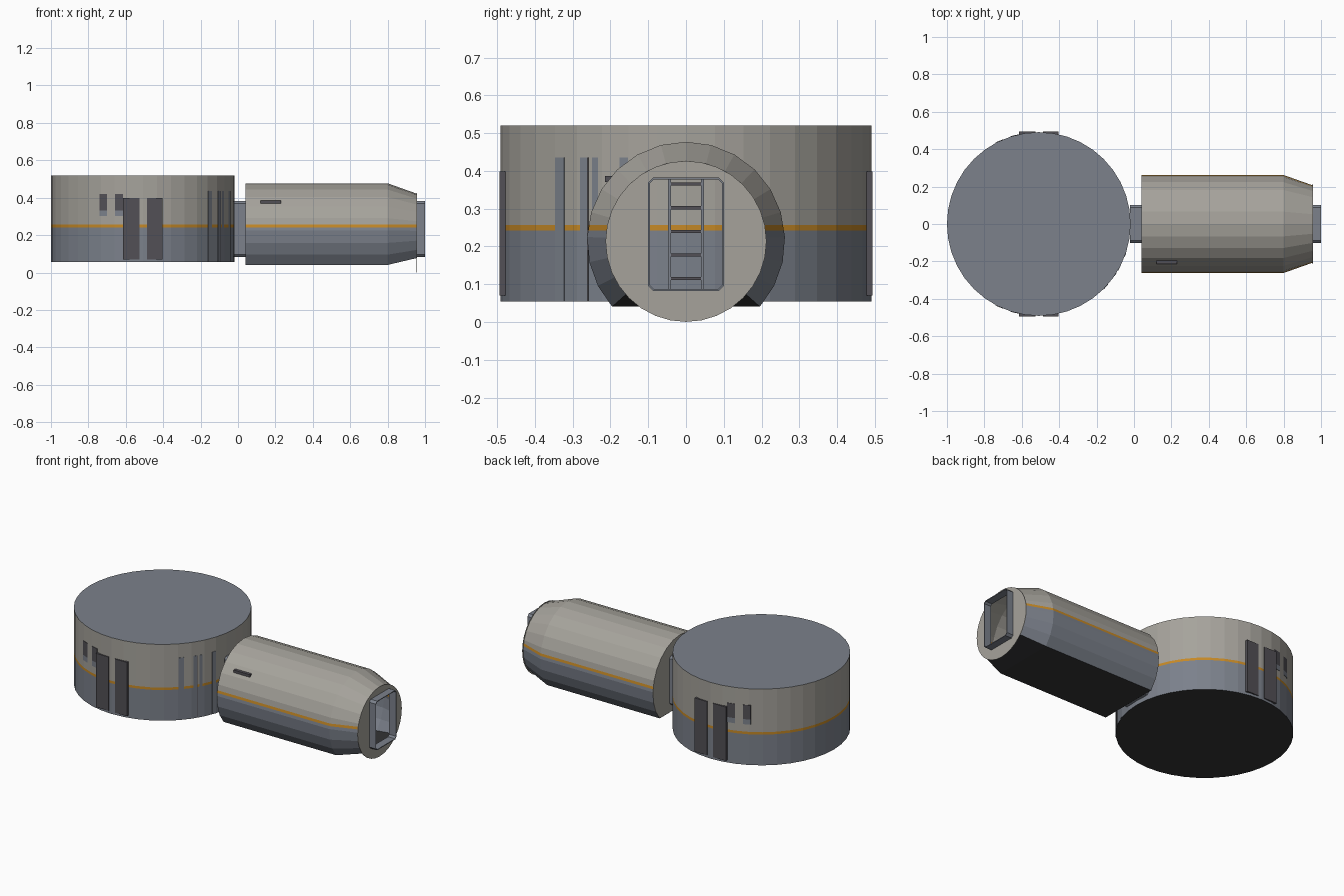
import bpy, bmesh
from math import sin, cos, pi, radians, degrees

if "Cube" in bpy.data.objects:
    bpy.data.objects.remove(bpy.data.objects["Cube"])


def material(name, rgb):
    m = bpy.data.materials.new(name)
    m.use_nodes = True
    m.diffuse_color = (*rgb, 1)
    bsdf = m.node_tree.nodes["Principled BSDF"]
    bsdf.inputs["Base Color"].default_value = (*rgb, 1)
    bsdf.inputs["Roughness"].default_value = 0.7
    return m


WARM = material("warm_grey", (0.38, 0.365, 0.33))
BLUE = material("blue_grey", (0.2, 0.22, 0.26))
ORANGE = material("orange_stripe", (0.56, 0.25, 0.02))
DARK = material("dark_grey", (0.085, 0.08, 0.092))
BLACK = material("underside_black", (0.035, 0.035, 0.037))

STRIPE = (0.242, 0.257)
DRUM_X, DRUM_R, SIDES = -0.509, 0.491, 40
AXIS_Z = 0.215


def finish(name, bm, mats):
    mesh = bpy.data.meshes.new(name)
    bm.to_mesh(mesh)
    bm.free()
    for m in mats:
        mesh.materials.append(m)
    ob = bpy.data.objects.new(name, mesh)
    bpy.context.collection.objects.link(ob)
    return ob


def box(name, x, y, z, mat):
    """Box from (min, max) pairs."""
    bm = bmesh.new()
    bmesh.ops.create_cube(bm, size=1)
    for v in bm.verts:
        v.co = [lo + (hi - lo) * (c + 0.5) for (lo, hi), c in zip((x, y, z), v.co)]
    return finish(name, bm, [mat])


def cut_stripe(bm):
    """Slice the shell at both stripe edges so the bands are clean faces."""
    for z in STRIPE:
        bmesh.ops.bisect_plane(bm, geom=bm.verts[:] + bm.edges[:] + bm.faces[:],
                               plane_co=(0, 0, z), plane_no=(0, 0, 1))


def paint_bands(bm):
    """Warm above the stripe, blue below it, black underneath."""
    for f in bm.faces:
        z = f.calc_center_median().z
        f.material_index = 0 if z > STRIPE[1] else 2 if z > STRIPE[0] else 1
        if f.normal.z < -0.95:
            f.material_index = 3


# Main drum
bm = bmesh.new()
bmesh.ops.create_cone(bm, cap_ends=True, segments=SIDES, radius1=DRUM_R,
                      radius2=DRUM_R, depth=0.465)
bmesh.ops.translate(bm, verts=bm.verts, vec=(DRUM_X, 0, 0.2875))
# Align a corner with the x axis
first = max(bm.verts, key=lambda v: v.co.x)
if abs(first.co.y) > 0.01:
    for v in bm.verts:
        dx, dy, a = v.co.x - DRUM_X, v.co.y, pi / SIDES
        v.co.x, v.co.y = DRUM_X + dx * cos(a) - dy * sin(a), dx * sin(a) + dy * cos(a)
cut_stripe(bm)
bm.normal_update()
paint_bands(bm)
for f in bm.faces:
    if f.normal.z > 0.9:
        f.material_index = 1
finish("main_drum", bm, [WARM, BLUE, ORANGE, BLACK])


# Thin plates that follow the drum facets
def wall_plate(name, a0, a1, z0, z1, mat, lift=0.002):
    step = 360 / SIDES
    angles = [a0] + [k * step for k in range(-SIDES, SIDES) if a0 < k * step < a1] + [a1]
    bm = bmesh.new()
    rows = []
    for a in angles:
        wall = DRUM_R * cos(pi / SIDES) / cos(radians(a % step - step / 2))
        rows.append([bm.verts.new((DRUM_X + r * cos(radians(a)), r * sin(radians(a)), z))
                     for r, z in ((wall - lift, z0), (wall + lift, z0),
                                  (wall + lift, z1), (wall - lift, z1))])
    for p, q in zip(rows, rows[1:]):
        for i in range(4):
            j = (i + 1) % 4
            bm.faces.new((p[i], q[i], q[j], p[j]))
    bm.faces.new(rows[0])
    bm.faces.new(rows[-1][::-1])
    bmesh.ops.recalc_face_normals(bm, faces=bm.faces)
    finish(name, bm, [mat])


for i, (a0, a1) in enumerate(((-44.7, -41), (-34.7, -32.2), (-30.4, -28.3), (-20.9, -18.2))):
    wall_plate(f"door_strip_{i + 1}", a0, a1, 0.056, 0.435, BLUE)
wall_plate("door_seam", -32.2, -31.8, 0.056, 0.435, DARK)

# Windows and sliding doors, on the front and the back
for side, s in (("front", -1), ("back", 1)):
    for i, mid in enumerate((105, 115.5)):
        a0, a1 = sorted((s * (mid - 2.6), s * (mid + 2.6)))
        wall_plate(f"{side}_window_{i + 1}", a0, a1, 0.333, 0.42, DARK)
        wall_plate(f"{side}_window_sill_{i + 1}", a0, a1, 0.302, 0.333, BLUE)
    for leaf, x in (("right", (-0.105, -0.018)), ("left", (0.023, 0.105))):
        box(f"{side}_door_{leaf}", [DRUM_X + c for c in x],
            sorted((s * 0.47, s * 0.4935)), (0.07, 0.398), DARK)

# Long hull: arc section with a flat floor, tapered at the far end
SEGS, LOW = 18, -41.7


def section(scale):
    r = 0.262 * scale
    return [(r * cos(radians(a)), AXIS_Z + r * sin(radians(a)))
            for a in (LOW + (180 - 2 * LOW) * i / SEGS for i in range(SEGS + 1))]


bm = bmesh.new()
rings = [[bm.verts.new((x, y, z)) for y, z in section(s)]
         for x, s in ((0.04, 1), (0.80, 1), (0.955, 0.79))]
for p, q in zip(rings, rings[1:]):
    for i in range(len(p)):
        j = (i + 1) % len(p)
        bm.faces.new((p[i], q[i], q[j], p[j]))
bmesh.ops.recalc_face_normals(bm, faces=bm.faces)
top = max(bm.faces, key=lambda f: f.calc_center_median().z)
if top.normal.z < 0:
    bmesh.ops.reverse_faces(bm, faces=bm.faces)
cut_stripe(bm)
bm.normal_update()
paint_bands(bm)
finish("long_hull", bm, [WARM, BLUE, ORANGE, BLACK])

# Hatch outline with small corner chamfers
W, Z0, Z1, C = 0.098, 0.085, 0.38, 0.012
HATCH = [(W, Z0 + C), (W, Z1 - C), (W - C, Z1), (C - W, Z1),
         (-W, Z1 - C), (-W, Z0 + C), (C - W, Z0), (W - C, Z0)]


def end_plate(name, x, outline):
    """Flat plate with a hatch-shaped hole."""
    bm = bmesh.new()
    for loop in (outline, HATCH):
        vs = [bm.verts.new((x, y, z)) for y, z in loop]
        for a, b in zip(vs, vs[1:] + vs[:1]):
            bm.edges.new((a, b))
    bmesh.ops.triangle_fill(bm, edges=bm.edges[:], use_beauty=True, normal=(1, 0, 0))
    ob = finish(name, bm, [WARM])
    mod = ob.modifiers.new("thickness", "SOLIDIFY")
    mod.thickness, mod.offset = 0.003, 0


end_plate("hull_inner_bulkhead", 0.042, section(1))
end_plate("hull_end_disc", 0.955, [(0.213 * cos(2 * pi * i / 32), 0.2135 + 0.213 * sin(2 * pi * i / 32))
                                   for i in range(32)])


# Open hatch collars
def collar(name, x0, x1):
    bm = bmesh.new()
    a, b = ([bm.verts.new((x, y, z)) for y, z in HATCH] for x in (x0, x1))
    for i in range(len(a)):
        j = (i + 1) % len(a)
        bm.faces.new((a[i], b[i], b[j], a[j]))
    bmesh.ops.recalc_face_normals(bm, faces=bm.faces)
    ob = finish(name, bm, [BLUE])
    mod = ob.modifiers.new("thickness", "SOLIDIFY")
    mod.thickness, mod.offset = 0.005, 0


collar("connecting_passage", -0.022, 0.042)
collar("end_hatch_collar", 0.953, 1.0)

# Ladder inside the passage
for side, s in (("right", -1), ("left", 1)):
    box(f"ladder_rail_{side}", (-0.012, 0.0), sorted((s * 0.04, s * 0.048)), (Z0, Z1), BLUE)
for i in range(5):
    z = 0.115 + i * 0.0625
    box(f"ladder_rung_{i + 1}", (-0.01, -0.002), (-0.04, 0.04), (z - 0.004, z + 0.004), DARK)

# Slot on the hull
box("hull_slot", (0.12, 0.23), (-0.214, -0.19), (0.37, 0.386), DARK)
